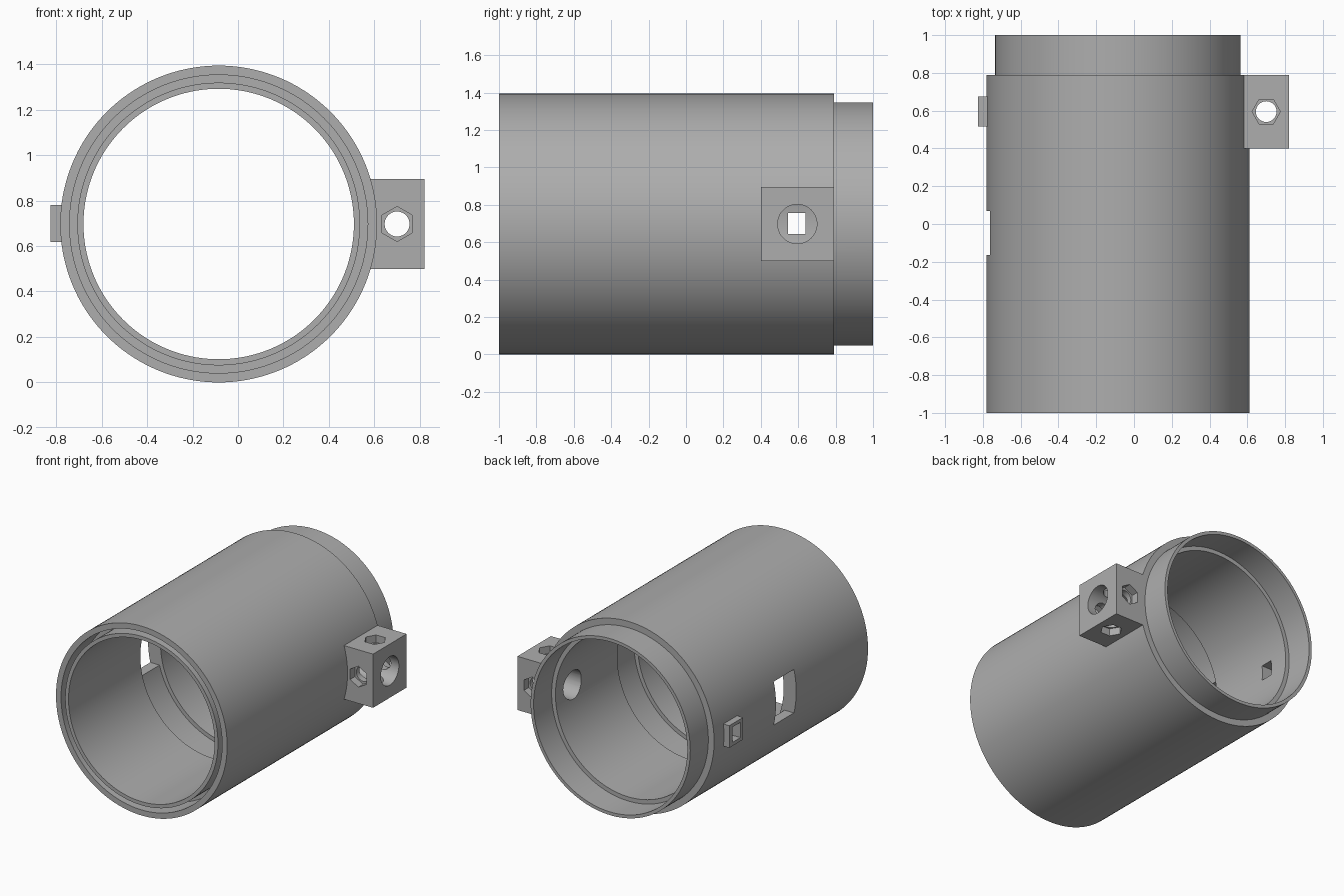
import bpy, bmesh, math
from mathutils import Matrix, Vector

if "Cube" in bpy.data.objects:
    bpy.data.objects.remove(bpy.data.objects["Cube"])

CX, CZ = -0.085, 0.697      # tube axis
BX, BY = 0.70, 0.595        # centre of the fastening block

grey = bpy.data.materials.new("plain_grey")
grey.diffuse_color = (0.42, 0.42, 0.42, 1)
grey.use_nodes = True
grey.node_tree.nodes["Principled BSDF"].inputs["Base Color"].default_value = grey.diffuse_color


def finish(name, bm):
    bmesh.ops.recalc_face_normals(bm, faces=bm.faces)
    me = bpy.data.meshes.new(name)
    bm.to_mesh(me)
    bm.free()
    me.materials.append(grey)
    ob = bpy.data.objects.new(name, me)
    bpy.context.collection.objects.link(ob)
    return ob


def box(name, x, y, z):
    bm = bmesh.new()
    bmesh.ops.create_cube(bm, size=1)
    for v in bm.verts:
        v.co = Vector([(a + b) / 2 + c * (b - a)
                       for (a, b), c in zip((x, y, z), v.co)])
    return finish(name, bm)


def prism(name, axis, centre, radius, length, sides, turn=0.0):
    """Regular prism along one axis."""
    bm = bmesh.new()
    rot = {"x": Matrix.Rotation(math.pi / 2, 4, "Y"),
           "y": Matrix.Rotation(math.pi / 2, 4, "X"),
           "z": Matrix.Identity(4)}[axis]
    bmesh.ops.create_cone(bm, cap_ends=True, segments=sides, radius1=radius,
                          radius2=radius, depth=length,
                          matrix=Matrix.Translation(centre) @ rot @ Matrix.Rotation(turn, 4, "Z"))
    return finish(name, bm)


def lathe(name, profile, steps=144):
    """Closed ring from (radius, y) points, turned round the tube axis."""
    bm = bmesh.new()
    rings = []
    for i in range(steps):
        a = math.tau * i / steps
        rings.append([bm.verts.new((CX + r * math.cos(a), y, CZ + r * math.sin(a)))
                      for r, y in profile])
    n = len(profile)
    for i in range(steps):
        p, q = rings[i], rings[(i + 1) % steps]
        for j in range(n):
            k = (j + 1) % n
            bm.faces.new((p[j], p[k], q[k], q[j]))
    return finish(name, bm)


def combine(ob, other, operation):
    mod = ob.modifiers.new(operation.lower(), "BOOLEAN")
    mod.operation, mod.solver, mod.object = operation, "EXACT", other
    bpy.context.view_layer.objects.active = ob
    bpy.ops.object.modifier_apply(modifier=mod.name)
    bpy.data.objects.remove(other, do_unlink=True)


# Tube wall: front groove, rear spigot, shallow groove inside the bore
tube = lathe("tube_body", [
    (0.697, -1.0), (0.697, 0.79), (0.65, 0.79), (0.65, 1.0), (0.626, 1.0),
    (0.626, 0.79), (0.595, 0.79), (0.595, 0.07), (0.624, 0.07), (0.624, -0.165),
    (0.595, -0.165), (0.595, -1.0), (0.622, -1.0), (0.622, -0.79),
    (0.656, -0.79), (0.656, -1.0)])

# Fastening block on the right, small raised frame on the left
combine(tube, box("block", (0.55, 0.82), (0.40, 0.79), (0.50, 0.895)), "UNION")
combine(tube, box("frame", (-0.825, -0.74), (0.515, 0.675), (0.617, 0.78)), "UNION")

# Openings: side window, frame slot, round bore through the block
combine(tube, box("window", (-0.95, -0.6), (-0.165, 0.07), (0.537, 0.857)), "DIFFERENCE")
combine(tube, box("slot", (-0.95, -0.6), (0.545, 0.64), (0.643, 0.755)), "DIFFERENCE")
combine(tube, prism("bore", "x", (0.70, BY, CZ), 0.105, 0.6, 48), "DIFFERENCE")

# Bolt holes with hexagonal nut pockets on four faces of the block
combine(tube, prism("bolt_y", "y", (BX, BY, CZ), 0.055, 0.6, 32), "DIFFERENCE")
combine(tube, prism("bolt_z", "z", (BX, BY, CZ), 0.055, 0.6, 32), "DIFFERENCE")
for s in (-1, 1):
    combine(tube, prism("nut_y", "y", (BX, BY + s * 0.195, CZ), 0.077, 0.11, 6), "DIFFERENCE")
    combine(tube, prism("nut_z", "z", (BX, BY, CZ + s * 0.198), 0.075, 0.11, 6, math.pi / 6),
            "DIFFERENCE")

bpy.ops.object.select_all(action="DESELECT")
tube.select_set(True)
bpy.context.view_layer.objects.active = tube
bpy.ops.object.shade_smooth_by_angle(angle=math.radians(30))
